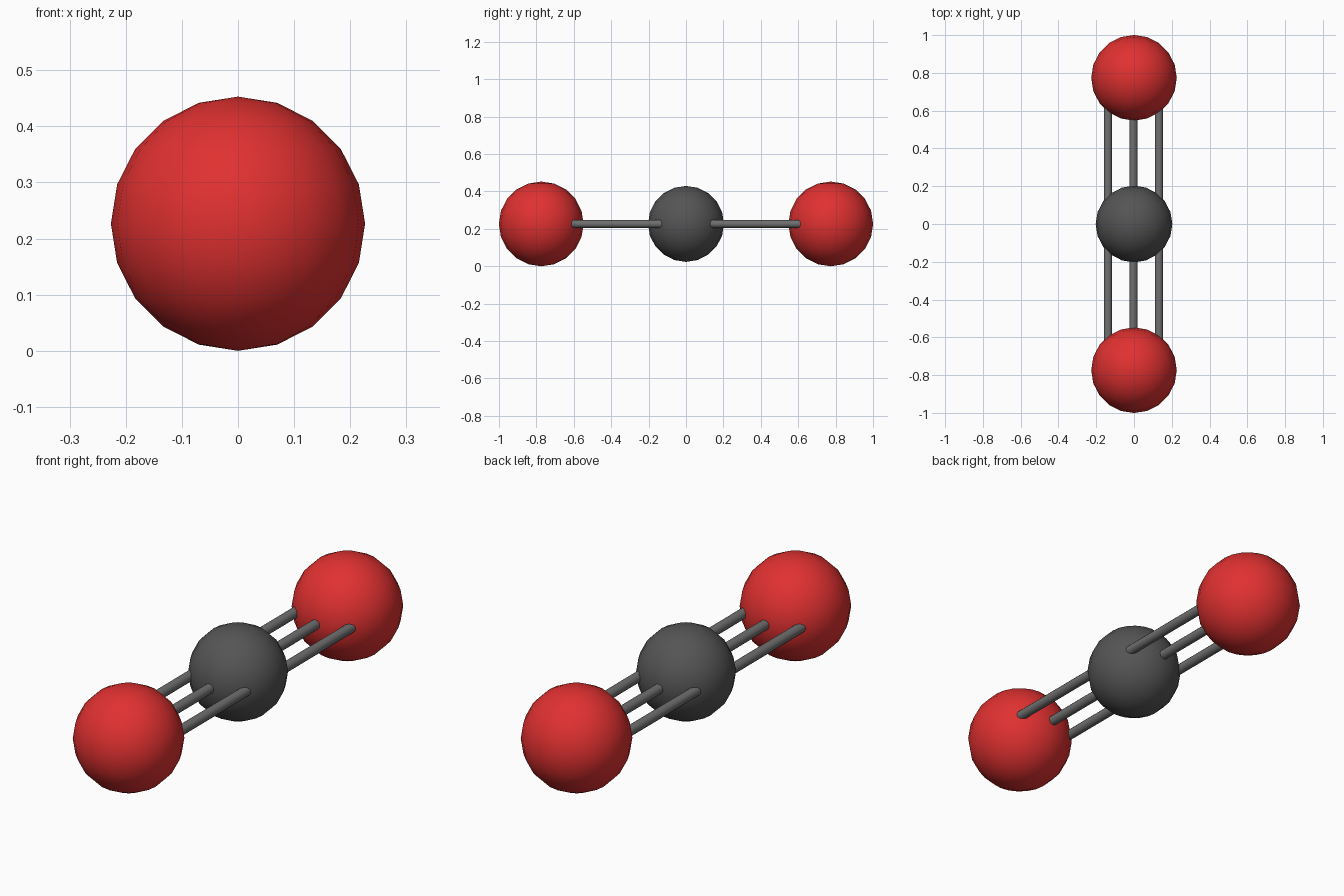
import bpy, math

if "Cube" in bpy.data.objects:
    bpy.data.objects.remove(bpy.data.objects["Cube"])

Z = 0.2265       # height of the molecule axis
END_Y = 0.774    # centre distance of the outer atoms


def material(name, color):
    m = bpy.data.materials.new(name)
    m.diffuse_color = (*color, 1)
    m.use_nodes = True
    m.node_tree.nodes["Principled BSDF"].inputs["Base Color"].default_value = m.diffuse_color
    return m


red = material("red", (0.75, 0.03, 0.03))
dark = material("dark_grey", (0.09, 0.09, 0.09))
grey = material("rod_grey", (0.16, 0.16, 0.16))


def finish(name, mat):
    ob = bpy.context.object
    ob.name = name
    ob.data.materials.append(mat)
    bpy.ops.object.shade_smooth_by_angle(angle=math.radians(50))


def ball(name, y, radius, mat):
    bpy.ops.mesh.primitive_uv_sphere_add(segments=20, ring_count=10,
                                         radius=radius, location=(0, y, Z))
    finish(name, mat)


# Atoms
ball("centre_atom", 0, 0.203, dark)
for side, label in ((-1, "front"), (1, "back")):
    ball(label + "_atom", side * END_Y, 0.2265, red)

    # Three parallel bond rods running between the atom centres
    for i, x in enumerate((-0.138, -0.003, 0.132)):
        bpy.ops.mesh.primitive_cylinder_add(
            vertices=12, radius=0.022, depth=END_Y,
            location=(x, side * END_Y / 2, Z),
            rotation=(math.pi / 2, 0, 0))
        finish(f"{label}_bond_{i + 1}", grey)
